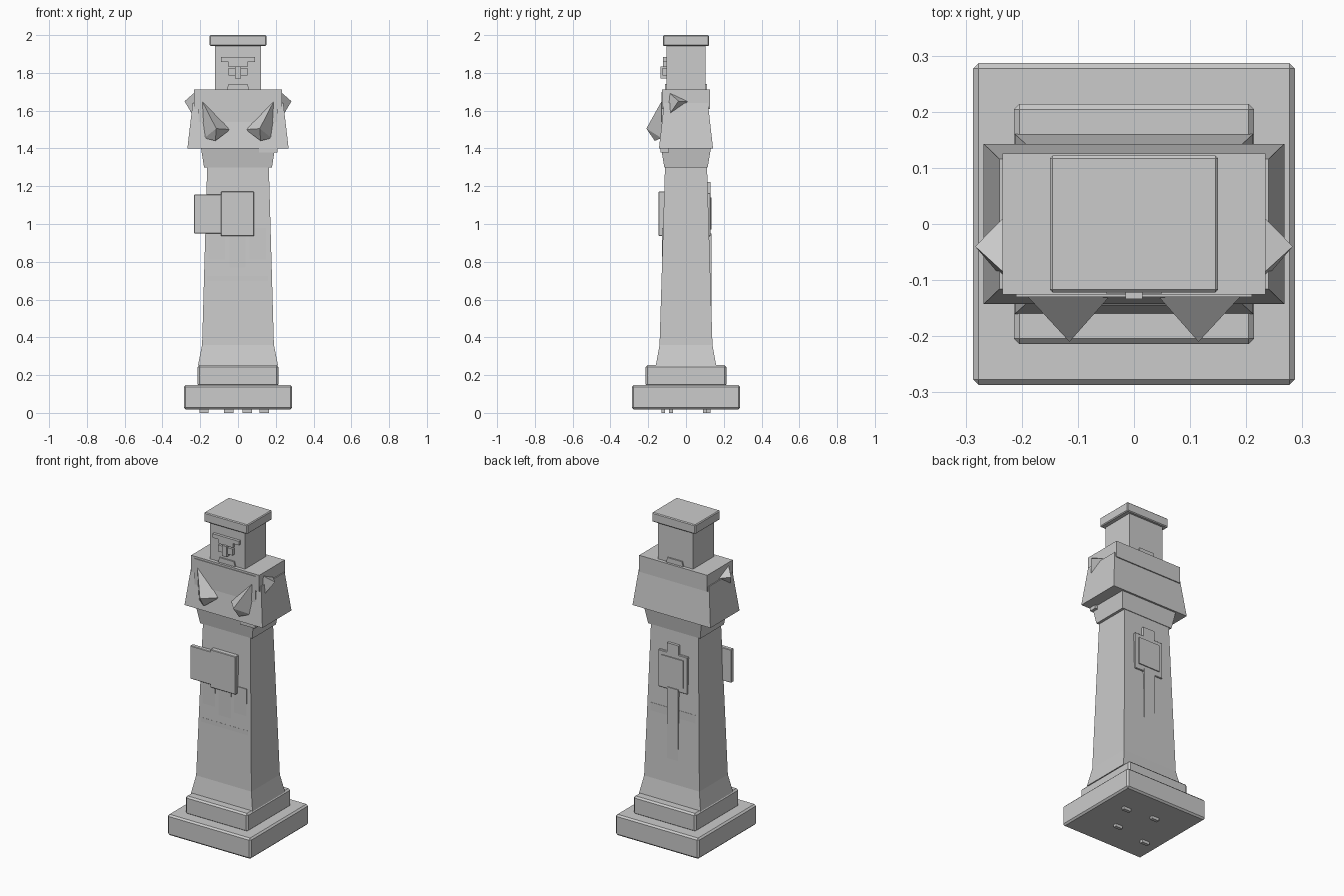
import bpy, bmesh

stone = bpy.data.materials.new("grey stone")
stone.diffuse_color = (0.6, 0.6, 0.6, 1)


def finish(name, bm, bevel=0):
    bmesh.ops.recalc_face_normals(bm, faces=bm.faces)
    me = bpy.data.meshes.new(name)
    bm.to_mesh(me)
    bm.free()
    me.materials.append(stone)
    ob = bpy.data.objects.new(name, me)
    bpy.context.collection.objects.link(ob)
    if bevel:
        mod = ob.modifiers.new("bevel", "BEVEL")
        mod.width, mod.segments = bevel, 1
    return ob


def tower(name, levels, bevel=0):
    """Stack of rectangles given as (z, half width x, half depth y)."""
    bm = bmesh.new()
    rings = [[bm.verts.new((sx * hx, sy * hy, z))
              for sx, sy in ((-1, -1), (1, -1), (1, 1), (-1, 1))]
             for z, hx, hy in levels]
    for a, b in zip(rings, rings[1:]):
        for i in range(4):
            j = (i + 1) % 4
            bm.faces.new((a[i], a[j], b[j], b[i]))
    bm.faces.new(rings[0][::-1])
    bm.faces.new(rings[-1])
    return finish(name, bm, bevel)


def box(name, x0, x1, y0, y1, z0, z1, bevel=0):
    bm = bmesh.new()
    bmesh.ops.create_cube(bm, size=1)
    for v in bm.verts:
        v.co = (x0 if v.co.x < 0 else x1, y0 if v.co.y < 0 else y1,
                z0 if v.co.z < 0 else z1)
    return finish(name, bm, bevel)


def spike(name, points, side):
    bm = bmesh.new()
    for x, y, z in points:
        bm.verts.new((x * side, y, z))
    bmesh.ops.convex_hull(bm, input=bm.verts)
    return finish(name, bm)


# Stepped base
tower("base_slab", [(0.018, 0.287, 0.287), (0.147, 0.287, 0.287)], 0.01)
tower("plinth", [(0.14, 0.214, 0.214), (0.253, 0.214, 0.214)], 0.01)
for i, (x, y) in enumerate([(-0.18, -0.12), (0.05, -0.08), (0.14, 0.1), (-0.05, 0.12)]):
    box(f"base_chip_{i}", x - 0.025, x + 0.025, y - 0.01, y + 0.01, 0, 0.03)

# Tapered body and shoulders
tower("body", [(0.25, 0.212, 0.16), (0.36, 0.19, 0.14), (1.31, 0.163, 0.111)])
tower("collar", [(1.30, 0.18, 0.115), (1.41, 0.197, 0.133)])
tower("chest", [(1.40, 0.268, 0.143), (1.64, 0.24, 0.116)])
tower("yoke", [(1.61, 0.234, 0.126), (1.712, 0.234, 0.126)])
box("yoke_front", -0.21, 0.21, -0.13, -0.1, 1.54, 1.70)
box("collar_tab", 0.11, 0.21, -0.135, -0.09, 1.378, 1.41)

# Head with flat cap
tower("head", [(1.70, 0.121, 0.104), (1.95, 0.121, 0.104)])
tower("cap", [(1.942, 0.15, 0.122), (2.0, 0.15, 0.122)], 0.005)

# Face
box("brow", -0.09, 0.09, -0.121, -0.1, 1.858, 1.883)
box("brow_middle", -0.05, 0.05, -0.121, -0.1, 1.832, 1.86)
box("nose", -0.015, 0.015, -0.134, -0.1, 1.77, 1.835)
for s in (-1, 1):
    box("eye", min(s * 0.012, s * 0.05), max(s * 0.012, s * 0.05),
        -0.124, -0.1, 1.785, 1.825)
tower("chin", [(1.70, 0.062, 0.112), (1.742, 0.05, 0.112)])

# Spikes on the chest and shoulders
for s in (-1, 1):
    spike("chest_spike", [(0.2, -0.118, 1.67), (0.04, -0.125, 1.50), (0.115, -0.21, 1.505),
                          (0.12, -0.165, 1.44), (0.178, -0.13, 1.455)], s)
    spike("shoulder_spike", [(0.225, -0.093, 1.70), (0.232, 0.012, 1.648),
                             (0.236, -0.095, 1.57), (0.283, -0.04, 1.65)], s)

# Front plate with hanging strips that sink into the tapering body
box("front_plate", -0.09, 0.085, -0.145, -0.1, 0.936, 1.172, 0.003)
box("front_plate_wing", -0.232, -0.085, -0.14, -0.113, 0.95, 1.156, 0.003)
for x0, x1, y, top in ((-0.155, -0.07, 0.1262, 0.98), (-0.045, 0.04, 0.1275, 0.98),
                       (0.06, 0.147, 0.1262, 0.98)):
    box("front_strip", x0, x1, -y, -0.08, 0.70, top)
box("front_hem", -0.165, 0.16, -0.1297, -0.08, 0.6, 0.725)

# Back shield with post and tail
box("back_shield", -0.1, 0.1, 0.09, 0.13, 0.935, 1.165, 0.003)
box("back_shield_face", -0.075, 0.075, 0.09, 0.136, 0.97, 1.14)
box("back_post", -0.04, 0.04, 0.09, 0.13, 1.15, 1.222)
box("back_tail", -0.04, 0.035, 0.09, 0.1355, 0.5, 0.95)
box("back_hem", -0.155, 0.155, 0.08, 0.1275, 0.7, 0.82)
